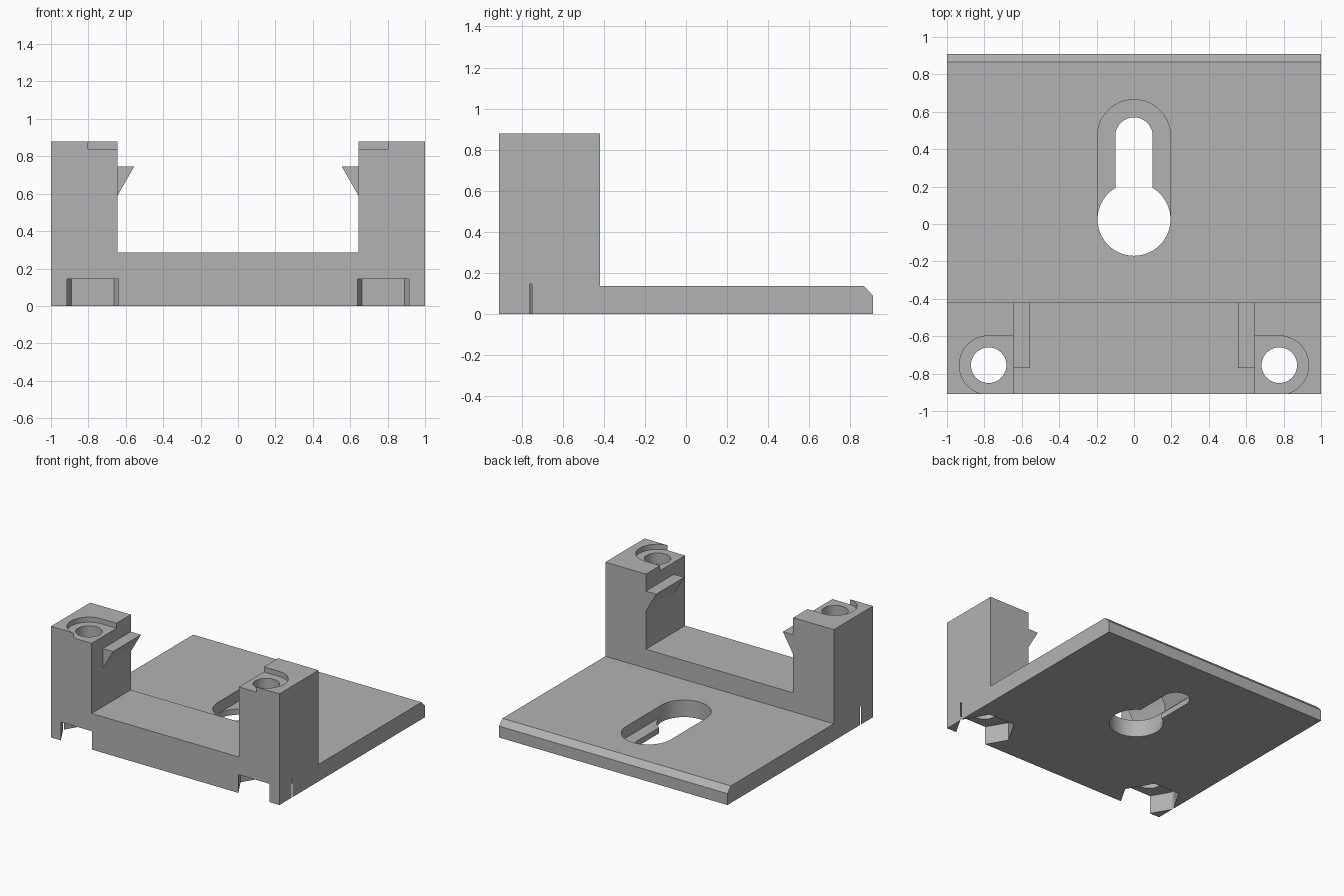
import bpy
import bmesh
from math import cos, sin, pi, radians
from mathutils import Vector

cube = bpy.data.objects.get("Cube")
if cube:
    bpy.data.objects.remove(cube, do_unlink=True)

grey = bpy.data.materials.new("plain grey")
grey.use_nodes = True
GREY = (0.45, 0.45, 0.45, 1)
grey.diffuse_color = GREY
grey.node_tree.nodes["Principled BSDF"].inputs["Base Color"].default_value = GREY


def prism(name, outline, axis, low, high):
    """Extrude a closed 2D outline along x ("X": y,z), y ("Y": x,z) or z ("Z": x,y)."""
    place = {"X": lambda a, b: (low, a, b),
             "Y": lambda a, b: (a, low, b),
             "Z": lambda a, b: (a, b, low)}[axis]
    direction = {"X": Vector((1, 0, 0)), "Y": Vector((0, 1, 0)), "Z": Vector((0, 0, 1))}[axis]
    bm = bmesh.new()
    face = bm.faces.new([bm.verts.new(place(a, b)) for a, b in outline])
    result = bmesh.ops.extrude_face_region(bm, geom=[face])
    moved = [v for v in result["geom"] if isinstance(v, bmesh.types.BMVert)]
    bmesh.ops.translate(bm, verts=moved, vec=direction * (high - low))
    bmesh.ops.recalc_face_normals(bm, faces=bm.faces)
    mesh = bpy.data.meshes.new(name)
    bm.to_mesh(mesh)
    bm.free()
    mesh.materials.append(grey)
    obj = bpy.data.objects.new(name, mesh)
    bpy.context.collection.objects.link(obj)
    return obj


def arc(cx, cy, radius, start, end, steps):
    angles = [radians(start + (end - start) * i / steps) for i in range(steps + 1)]
    return [(cx + radius * cos(a), cy + radius * sin(a)) for a in angles]


def circle(cx, cy, radius, steps=64):
    return arc(cx, cy, radius, 0, 360, steps)[:-1]


def rectangle(x0, x1, y0, y1):
    return [(x0, y0), (x1, y0), (x1, y1), (x0, y1)]


def combine(target, tool, operation="DIFFERENCE"):
    mod = target.modifiers.new(tool.name, "BOOLEAN")
    mod.operation = operation
    mod.solver = "EXACT"
    mod.object = tool
    bpy.context.view_layer.objects.active = target
    bpy.ops.object.modifier_apply(modifier=mod.name)
    bpy.data.objects.remove(tool, do_unlink=True)


# Base plate with chamfered back edge and tall front block
FRONT, STEP, BACK = -0.91, -0.42, 0.91
TOP, INNER = 0.88, 0.645
bracket = prism("mounting_bracket",
                [(FRONT, 0), (BACK, 0), (BACK, 0.09), (0.867, 0.135),
                 (STEP, 0.135), (STEP, TOP), (FRONT, TOP)], "X", -1, 1)

# Gap that leaves two posts joined by a low bar
combine(bracket, prism("post_gap", rectangle(-INNER, INNER, -1, -0.3), "Z", 0.285, 1))

# Keyhole with a wide recess around its narrow slot
LEDGE = 0.045
combine(bracket, prism("keyhole_recess",
                       arc(0, 0.47, 0.195, 0, 180, 32) + arc(0, 0.025, 0.195, 180, 360, 32),
                       "Z", LEDGE, 0.25))
combine(bracket, prism("keyhole_head", circle(0, 0.025, 0.195), "Z", -0.1, 0.1))
combine(bracket, prism("keyhole_slot",
                       arc(0, 0.47, 0.1, 0, 180, 32) + [(-0.1, 0.025), (0.1, 0.025)],
                       "Z", -0.1, 0.1))

# Post details, mirrored left and right
HOLE_X, HOLE_Y = 0.777, -0.755
for side in (-1, 1):
    # Wedge-shaped catch on the inner face
    catch = prism("catch", [(side * 0.555, 0.745), (side * INNER, 0.588),
                            (side * 0.7, 0.588), (side * 0.7, 0.745)],
                  "Y", -0.77, STEP)
    combine(bracket, catch, "UNION")

    # Rounded recess on top, open towards the middle
    half = 0.157
    outline = arc(HOLE_X, HOLE_Y, half, -90, 90, 32)
    outline += [(0.6, HOLE_Y + half), (0.6, HOLE_Y - half)]
    combine(bracket, prism("top_recess", [(side * x, y) for x, y in outline], "Z", 0.84, 1))

    # Hexagonal nut pocket underneath, breaking through the front
    combine(bracket, prism("nut_pocket", circle(side * HOLE_X, HOLE_Y, 0.2265, 6),
                           "Z", -0.1, 0.145))

    # Vertical screw hole
    combine(bracket, prism("screw_hole", circle(side * HOLE_X, HOLE_Y, 0.095),
                           "Z", -0.1, 1))

# Smooth round walls, sharp edges elsewhere
bpy.ops.object.select_all(action="DESELECT")
bracket.select_set(True)
bpy.context.view_layer.objects.active = bracket
bpy.ops.object.shade_smooth_by_angle(angle=radians(30))
